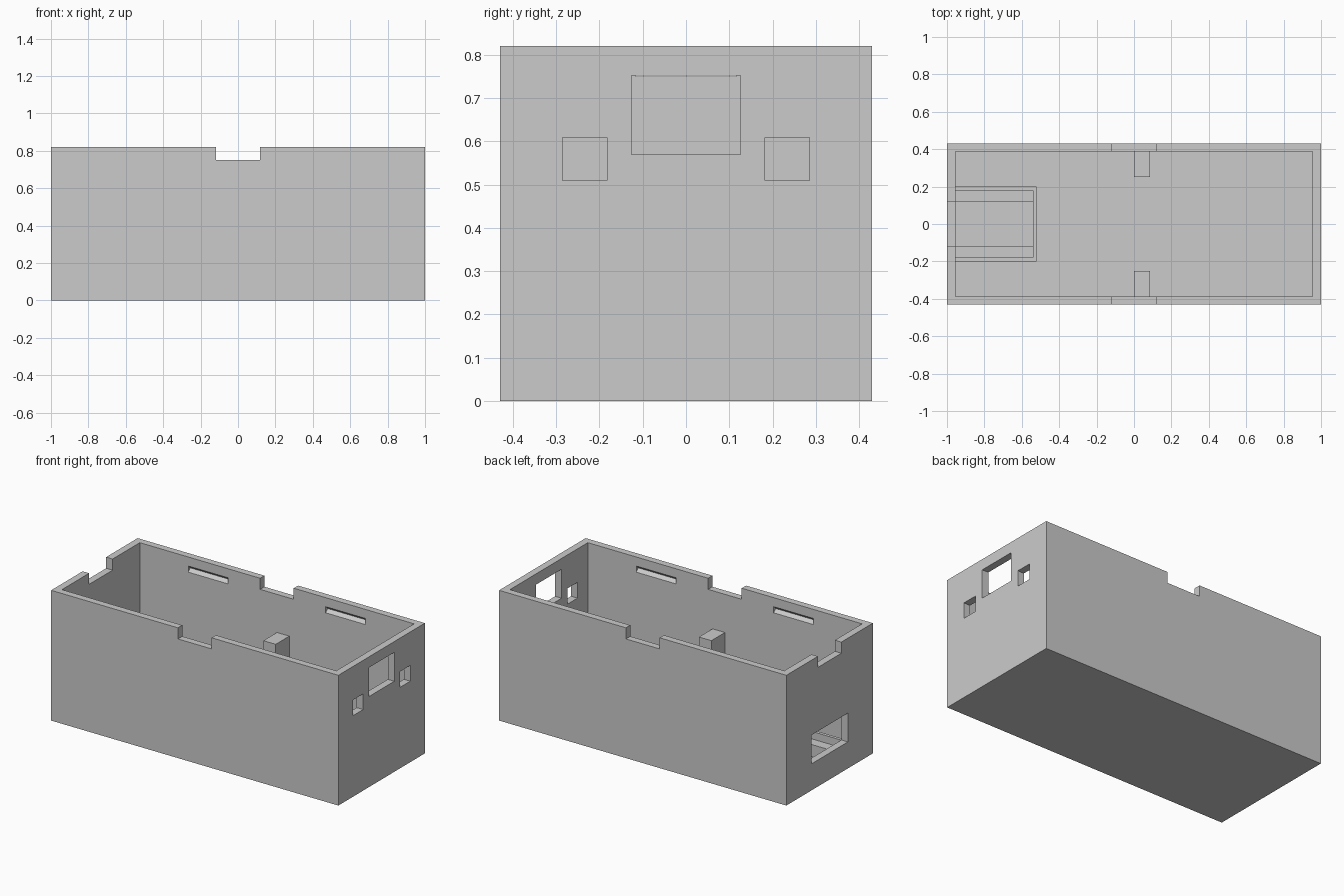
import bpy
import bmesh
from mathutils import Vector

if "Cube" in bpy.data.objects:
    bpy.data.objects.remove(bpy.data.objects["Cube"], do_unlink=True)

grey = bpy.data.materials.new("plain_grey")
grey.use_nodes = True
grey.diffuse_color = (0.6, 0.6, 0.6, 1)
grey.node_tree.nodes["Principled BSDF"].inputs["Base Color"].default_value = (0.6, 0.6, 0.6, 1)

L, W, H = 1.0, 0.43, 0.82       # half length, half width, height
IL, IW = 0.955, 0.387           # inner half length and half width
FLOOR = 0.045
NOTCH = 0.117


def finish(name, bm):
    bmesh.ops.recalc_face_normals(bm, faces=bm.faces)
    mesh = bpy.data.meshes.new(name)
    bm.to_mesh(mesh)
    bm.free()
    mesh.materials.append(grey)
    obj = bpy.data.objects.new(name, mesh)
    bpy.context.collection.objects.link(obj)
    return obj


def box(name, x, y, z):
    """Box spanning the given (low, high) ranges."""
    bm = bmesh.new()
    bmesh.ops.create_cube(bm, size=1)
    for v in bm.verts:
        v.co = Vector([r[0] if c < 0 else r[1] for c, r in zip(v.co, (x, y, z))])
    return finish(name, bm)


def groove(name, x, side):
    """Triangular prism along x, cut into an inner long wall."""
    profile = [(IW - 0.01, 0.715), (IW + 0.02, 0.744), (IW - 0.01, 0.773)]
    bm = bmesh.new()
    face = bm.faces.new([bm.verts.new((x[0], side * y, z)) for y, z in profile])
    new = bmesh.ops.extrude_face_region(bm, geom=[face])["geom"]
    verts = [g for g in new if isinstance(g, bmesh.types.BMVert)]
    bmesh.ops.translate(bm, verts=verts, vec=(x[1] - x[0], 0, 0))
    return finish(name, bm)


# Open case
case = box("case", (-L, L), (-W, W), (0, H))

cutters = [
    box("cavity_cutter", (-IL, IL), (-IW, IW), (FLOOR, 1)),
    # Rim notches
    box("side_notch_cutter", (-NOTCH, NOTCH), (-1, 1), (0.75, 1)),
    box("end_notch_cutter", (-1.1, -0.9), (-NOTCH, NOTCH), (0.75, 1)),
    # End openings
    box("low_window_cutter", (-1.1, -0.9), (-0.182, 0.182), (0.167, 0.348)),
    box("high_window_cutter", (0.9, 1.1), (-0.126, 0.126), (0.57, 0.752)),
]
for s in (-1, 1):
    ys = sorted((s * 0.183, s * 0.285))
    cutters.append(box("small_window_cutter", (0.9, 1.1), ys, (0.51, 0.609)))
    # Lid clip grooves
    for e in (-1, 1):
        cutters.append(groove("clip_groove_cutter", sorted((e * 0.34, e * 0.617)), s))

for cutter in cutters:
    cutter.hide_render = True
    mod = case.modifiers.new(cutter.name, "BOOLEAN")
    mod.operation = "DIFFERENCE"
    mod.solver = "EXACT"
    mod.object = cutter

# Apply the cuts, then drop the cutters
bpy.context.view_layer.update()
cut = bpy.data.meshes.new_from_object(case.evaluated_get(bpy.context.evaluated_depsgraph_get()))
case.modifiers.clear()
case.data = cut
for cutter in cutters:
    bpy.data.objects.remove(cutter, do_unlink=True)

# Low tray behind the low window, with support posts on the long walls
box("tray_end", (-0.54, -0.52), (-0.2, 0.2), (FLOOR, 0.167))
for s, side in ((-1, "right"), (1, "left")):
    box("tray_wall_" + side, (-IL, -0.54), sorted((s * 0.18, s * 0.2)), (FLOOR, 0.167))
    box("tray_rail_" + side, (-IL, -0.54), sorted((s * NOTCH, s * 0.18)), (FLOOR, 0.12))
    box("support_post_" + side, (0, 0.086), sorted((s * 0.252, s * IW)), (FLOOR, 0.51))
